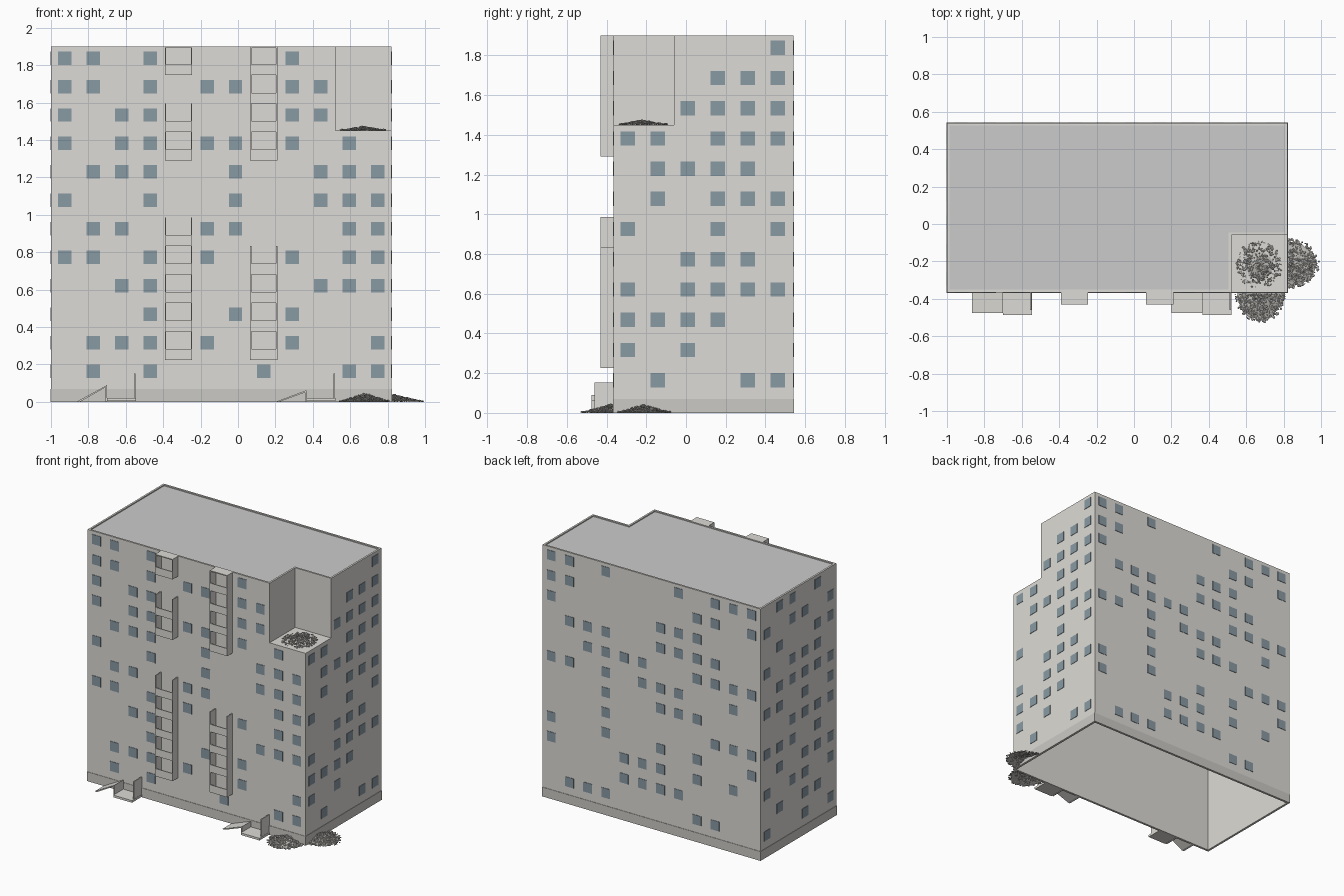
import bpy, bmesh, math, random
from mathutils import Matrix, Vector

if "Cube" in bpy.data.objects:
    bpy.data.objects.remove(bpy.data.objects["Cube"])
random.seed(4)

X0, X1, Y0, Y1, H = -1.0, 0.82, -0.365, 0.54, 1.9
NX, NY, TZ = 0.52, -0.06, 1.45          # corner terrace cut


def mat(name, c):
    m = bpy.data.materials.new(name)
    m.diffuse_color = (*c, 1)
    m.use_nodes = True
    m.node_tree.nodes["Principled BSDF"].inputs["Base Color"].default_value = m.diffuse_color
    return m


WALL = mat("wall", (0.72, 0.71, 0.67))
PLINTH = mat("plinth", (0.6, 0.59, 0.56))
ROOF = mat("roof", (0.55, 0.55, 0.55))
GLASS = mat("glass", (0.25, 0.32, 0.37))
RUBBLE = mat("rubble", (0.5, 0.49, 0.46))


def finish(name, bm, m):
    me = bpy.data.meshes.new(name)
    bm.to_mesh(me)
    bm.free()
    ob = bpy.data.objects.new(name, me)
    me.materials.append(m)
    bpy.context.collection.objects.link(ob)
    return ob


def add_box(bm, x0, x1, y0, y1, z0, z1):
    c = Vector(((x0 + x1) / 2, (y0 + y1) / 2, (z0 + z1) / 2))
    bmesh.ops.create_cube(bm, size=1, matrix=Matrix.Translation(c)
                          @ Matrix.Diagonal((x1 - x0, y1 - y0, z1 - z0, 1)))


def ring(name, pts, z0, z1, thick, m, offset=-1):
    """Wall ribbon along a counter-clockwise outline, thickened."""
    bm = bmesh.new()
    lo = [bm.verts.new((x, y, z0)) for x, y in pts]
    hi = [bm.verts.new((x, y, z1)) for x, y in pts]
    n = len(pts)
    for i in range(n):
        j = (i + 1) % n
        bm.faces.new((lo[i], lo[j], hi[j], hi[i]))
    ob = finish(name, bm, m)
    s = ob.modifiers.new("thickness", "SOLIDIFY")
    s.thickness, s.offset, s.use_even_offset = thick, offset, True


def slab(name, pts, z, thick, m):
    bm = bmesh.new()
    f = bm.faces.new([bm.verts.new((x, y, z)) for x, y in pts])
    r = bmesh.ops.extrude_face_region(bm, geom=[f])
    bmesh.ops.translate(bm, vec=(0, 0, -thick),
                        verts=[v for v in r["geom"] if isinstance(v, bmesh.types.BMVert)])
    bmesh.ops.recalc_face_normals(bm, faces=bm.faces)
    finish(name, bm, m)


# Hollow shell, open underneath
T = 0.014
rect = [(X0, Y0), (X1, Y0), (X1, Y1), (X0, Y1)]
ell = [(X0, Y0), (NX, Y0), (NX, NY), (X1, NY), (X1, Y1), (X0, Y1)]
ring("lower_walls", rect, 0, TZ, T, WALL)
ring("upper_walls", ell, TZ, H, T, WALL)
ring("plinth", rect, 0, 0.07, 0.003, PLINTH, 1)
slab("roof", [(X0 + T, Y0 + T), (NX - T, Y0 + T), (NX - T, NY + T), (X1 - T, NY + T),
              (X1 - T, Y1 - T), (X0 + T, Y1 - T)], H - 0.008, 0.01, ROOF)
slab("terrace_floor", [(NX - T, Y0 + T), (X1 - T, Y0 + T), (X1 - T, NY + T), (NX - T, NY + T)],
     TZ - 0.001, 0.01, WALL)

# Windows: one string of column digits (hex) per storey, top storey first
FRONT = "0138 0135689 02389 023568a 12369ab 0369ab 1256ab 01358ab 239ab 368 12358b 137ab"
RIGHT = "5 345 2345 01345 1234 1345 035 234 02345 0123 02 145"
BACK = "01379ab 0189b 0678 1236789 234589ab 013567a 3678 39ab 0368b 04568a 4567 12389"
LEFT = "124 0235 145 0234 12345 0135 2345 0124 1345 0235 134 035"


def windows(name, rows, place):
    bm = bmesh.new()
    for k, row in enumerate(rows.split()):
        z = 1.838 - 0.1521 * k
        for ch in row:
            place(bm, int(ch, 16), z - 0.036, z + 0.036)
    finish(name, bm, GLASS)


W, P = 0.036, 0.003
fx = lambda c: -0.926 + 0.1521 * c
sy = lambda c: -0.294 + 0.1513 * c
windows("front_windows", FRONT, lambda b, c, a, z: add_box(b, fx(c) - W, fx(c) + W, Y0 - P, Y0 + P, a, z))
windows("back_windows", BACK, lambda b, c, a, z: add_box(b, fx(11 - c) - W, fx(11 - c) + W, Y1 - P, Y1 + P, a, z))
windows("right_windows", RIGHT, lambda b, c, a, z: add_box(b, X1 - P, X1 + P, sy(c) - W, sy(c) + W, a, z))
windows("left_windows", LEFT, lambda b, c, a, z: add_box(b, X0 - P, X0 + P, sy(5 - c) - W, sy(5 - c) + W, a, z))


# Balcony stacks: side fins, floors, parapets, and a cap at roof level
def balconies(name, x0, first, last):
    bm = bmesh.new()
    x1, yf, t = x0 + 0.146, -0.43, 0.007
    base = lambda k: 0.225 + 0.1523 * (k - 1)
    top = min(base(last + 1), H)
    for xa in (x0, x1 - t):
        add_box(bm, xa, xa + t, yf, Y0, base(first), top)
    for k in range(first, last + 1):
        add_box(bm, x0 + t, x1 - t, yf, Y0, base(k), base(k) + 0.007)
        add_box(bm, x0 + t, x1 - t, yf, yf + t, base(k) + 0.007, base(k) + 0.057)
    if last == 11:
        add_box(bm, x0 + t, x1 - t, yf, Y0, H - 0.007, H)
    finish(name, bm, WALL)


for i, (x, a, b) in enumerate([(-0.391, 1, 5), (-0.391, 8, 9), (-0.391, 11, 11),
                               (0.065, 1, 4), (0.065, 8, 11)]):
    balconies(f"balconies_{i}", x, a, b)


# Entrances: sloped ramp plate, landing and side screen
def entrance(name, x, h):
    bm = bmesh.new()
    xr, t = x + 0.165, 0.008
    prof = [(x, 0.0), (x + 0.02, 0.0), (xr - t, h - 0.012), (xr - t, 0.0), (xr, 0.0), (xr, h)]
    f = bm.faces.new([bm.verts.new((px, -0.475, pz)) for px, pz in prof])
    r = bmesh.ops.extrude_face_region(bm, geom=[f])
    bmesh.ops.translate(bm, vec=(0, Y0 + 0.475, 0),
                        verts=[v for v in r["geom"] if isinstance(v, bmesh.types.BMVert)])
    bmesh.ops.recalc_face_normals(bm, faces=bm.faces)
    add_box(bm, xr, xr + 0.155, -0.487, Y0, 0.004, 0.02)
    add_box(bm, xr + 0.145, xr + 0.153, -0.46, Y0, 0.02, 0.152)
    finish(name, bm, WALL)


entrance("left_entrance", -0.865, 0.09)
entrance("right_entrance", 0.2, 0.062)


# Rubble heaps: rough low mound covered in small chunks
def heap(name, cx, cy, cz, rx, ry, h, a0, a1, core, count):
    bm = bmesh.new()
    rings, seg = 6, 20
    grid = []
    for i in range(rings + 1):
        r = core * i / rings
        row = []
        for j in range(seg + 1):
            a = a0 + (a1 - a0) * j / seg
            q = r * random.uniform(0.92, 1.04)
            row.append(bm.verts.new((cx + rx * q * math.cos(a), cy + ry * q * math.sin(a),
                                     cz + max(0.001, 0.8 * h * (1 - i / rings) * random.uniform(0.8, 1.1)))))
        grid.append(row)
    for i in range(rings):
        for j in range(seg):
            bm.faces.new((grid[i][j], grid[i + 1][j], grid[i + 1][j + 1], grid[i][j + 1]))
    for _ in range(count):
        r, a = random.random() ** 0.6 * 0.97, random.uniform(a0, a1)
        s = random.uniform(0.003, 0.008)
        z = cz + max(s * 0.7, 0.9 * h * (1 - r) * random.uniform(0.7, 1))
        m = Matrix.Translation((cx + rx * r * math.cos(a), cy + ry * r * math.sin(a), z)) \
            @ Matrix.Rotation(random.uniform(0, 6), 4, "Z") \
            @ Matrix.Diagonal((s * random.uniform(0.8, 1.6), s, s * 0.7, 1))
        bmesh.ops.create_icosphere(bm, subdivisions=1, radius=1, matrix=m)
    finish(name, bm, RUBBLE)


heap("front_rubble", 0.675, Y0 - 0.006, 0, 0.138, 0.16, 0.052, math.pi, 2 * math.pi, 0.9, 350)
heap("side_rubble", X1 + 0.006, -0.213, 0, 0.17, 0.137, 0.047, -math.pi / 2, math.pi / 2, 0.9, 350)
heap("terrace_rubble", 0.67, -0.22, TZ, 0.125, 0.13, 0.028, 0, 2 * math.pi, 0.6, 350)
